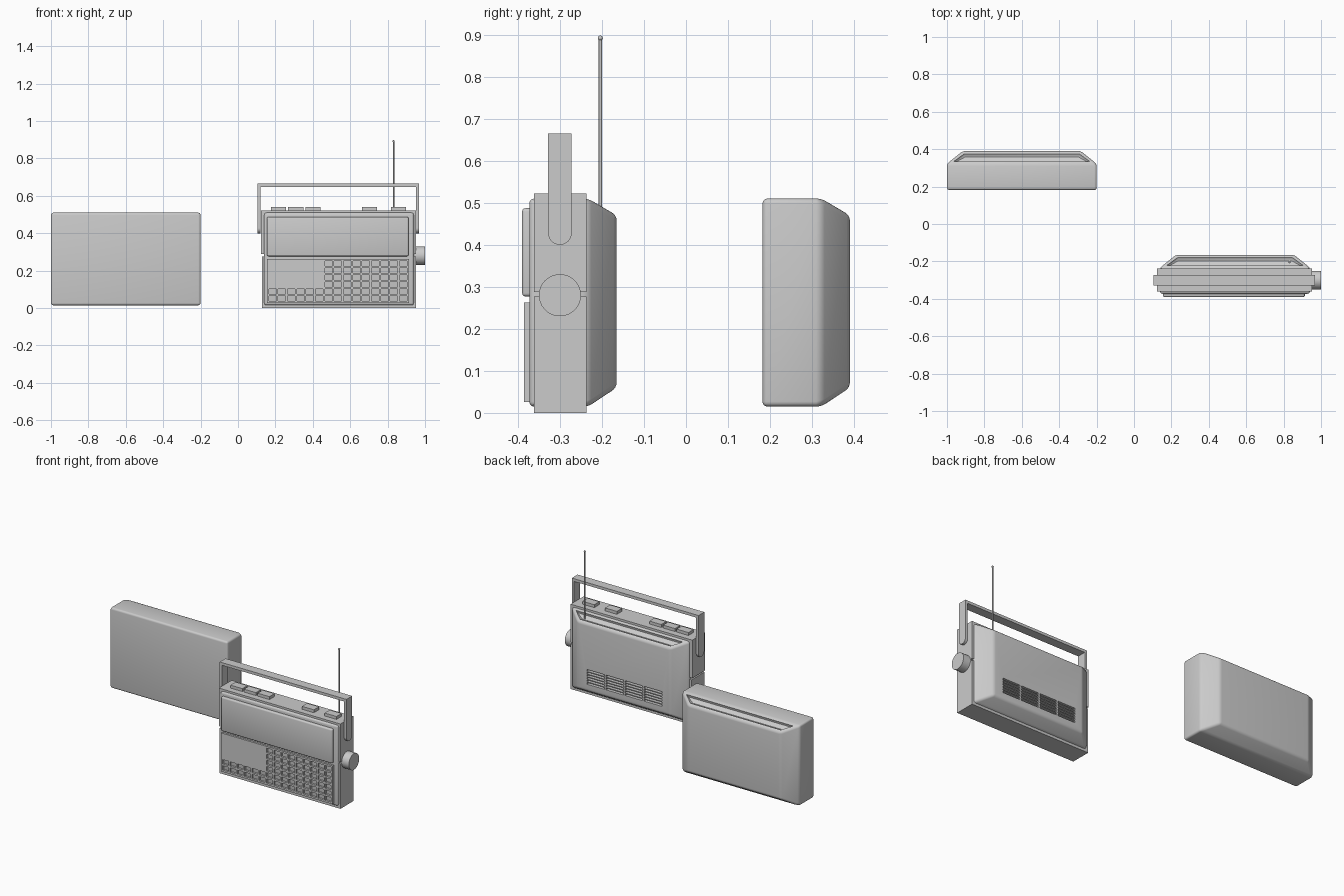
import bpy, bmesh, math
from mathutils import Vector

if "Cube" in bpy.data.objects:
    bpy.data.objects.remove(bpy.data.objects["Cube"])


def finish(bm, name, smooth=True):
    bmesh.ops.recalc_face_normals(bm, faces=bm.faces)
    me = bpy.data.meshes.new(name)
    bm.to_mesh(me)
    bm.free()
    ob = bpy.data.objects.new(name, me)
    bpy.context.collection.objects.link(ob)
    if smooth:
        shade(ob)
    return ob


def shade(ob):
    bpy.ops.object.select_all(action='DESELECT')
    ob.select_set(True)
    bpy.context.view_layer.objects.active = ob
    bpy.ops.object.shade_smooth_by_angle(angle=math.radians(30))


def add_box(bm, x, y, z):
    vs = bmesh.ops.create_cube(bm, size=1)['verts']
    for v in vs:
        v.co = Vector([(r[0] + r[1]) / 2 + c * (r[1] - r[0]) for r, c in zip((x, y, z), v.co)])


def box(name, x, y, z, bevel=0.0):
    bm = bmesh.new()
    add_box(bm, x, y, z)
    if bevel:
        bmesh.ops.bevel(bm, geom=bm.edges[:], offset=bevel, segments=3, profile=0.5, affect='EDGES')
    return finish(bm, name)


def shell(name, x0, y0):
    """Rounded case: straight front part, tapered back, scooped upper slope."""
    bm = bmesh.new()
    rings = []
    for y, ix, zb, zt in ((0, 0, .015, .51), (.14, 0, .015, .51), (.208, .085, .06, .47)):
        xs = (x0 + ix, x0 + .8 - ix)
        rings.append([bm.verts.new((x, y0 + y, z)) for x, z in
                      ((xs[0], zb), (xs[1], zb), (xs[1], zt), (xs[0], zt))])
    for a, b in zip(rings, rings[1:]):
        for i in range(4):
            bm.faces.new((a[i], a[(i + 1) % 4], b[(i + 1) % 4], b[i]))
    bm.faces.new(rings[0])
    bm.faces.new(rings[-1])
    bmesh.ops.recalc_face_normals(bm, faces=bm.faces)
    bmesh.ops.bevel(bm, geom=bm.edges[:], offset=.012, segments=4, profile=0.5, affect='EDGES')
    bm.normal_update()
    slope = max((f for f in bm.faces if f.normal.y > .3 and f.normal.z > .3), key=lambda f: f.calc_area())
    for t, d in ((.006, 0), (.005, -.008), (.008, -.005)):
        bmesh.ops.inset_region(bm, faces=[slope], thickness=t, depth=d)
    return finish(bm, name)


def cylinder(name, p0, p1, r, n=32):
    p0, p1 = Vector(p0), Vector(p1)
    bm = bmesh.new()
    bmesh.ops.create_cone(bm, cap_ends=True, segments=n, radius1=r, radius2=r, depth=(p1 - p0).length)
    rot = (p1 - p0).to_track_quat('Z', 'Y')
    for v in bm.verts:
        v.co = rot @ v.co + (p0 + p1) / 2
    return finish(bm, name)


# spare case and radio case
shell("spare_case", -1.0, .182)
case = shell("radio_case", .14, -.373)

# back vents: four groups of six slots
bm = bmesh.new()
for g in range(4):
    x = .28 + g * .13
    for s in range(6):
        z = .1 + s * .016
        add_box(bm, (x, x + .12), (-.185, -.15), (z, z + .011))
cutter = finish(bm, "vent_cutter", False)
cutter.hide_render = True
mod = case.modifiers.new("vents", 'BOOLEAN')
mod.operation, mod.solver, mod.object = 'DIFFERENCE', 'EXACT', cutter
bpy.context.view_layer.objects.active = case
bpy.ops.object.modifier_apply(modifier="vents")
bpy.data.objects.remove(cutter)
shade(case)

# middle frame in two halves with a groove between
box("frame_lower", (.127, .951), (-.362, -.237), (0, .277))
box("frame_upper", (.123, .951), (-.362, -.237), (.288, .522))

# front panel and speaker grille
box("dial_panel", (.155, .912), (-.39, -.36), (.277, .487), .008)
bm = bmesh.new()
gy = (-.385, -.37)
xs = [.16 + i * .0499 for i in range(16)]
zs = [.032 + j * .0376 for j in range(7)]
x_end, z_end = xs[-1] + .005, zs[-1] + .0055
add_box(bm, (xs[0] - .005, xs[6] + .005), gy, (zs[2] - .0055, z_end))
for i, x in enumerate(xs):
    add_box(bm, (x - .005, x + .005), gy, (zs[0] - .0055, zs[2] if i < 6 else z_end))
for j, z in enumerate(zs):
    add_box(bm, (xs[0] if j < 2 else xs[6], x_end), gy, (z - .0055, z + .0055))
finish(bm, "speaker_grille", False)

# top buttons
for i, x in enumerate((.176, .268, .361, .663, .817)):
    box(f"button_{i + 1}", (x, x + .081), (-.325, -.275), (.515, .54))

# carrying handle: two round-ended arms and a top bar
for name, x0, x1 in (("handle_arm_left", .105, .121), ("handle_arm_right", .952, .968)):
    bm = bmesh.new()
    prof = [(-.3 + .028 * math.cos(a), .428 + .028 * math.sin(a))
            for a in [math.pi + math.pi * k / 16 for k in range(17)]]
    prof += [(-.272, .665), (-.328, .665)]
    f = bm.faces.new([bm.verts.new((x0, y, z)) for y, z in prof])
    ext = bmesh.ops.extrude_face_region(bm, geom=[f])['geom']
    bmesh.ops.translate(bm, verts=[e for e in ext if isinstance(e, bmesh.types.BMVert)], vec=(x1 - x0, 0, 0))
    finish(bm, name)
box("handle_bar", (.121, .952), (-.328, -.272), (.648, .665))

# tuning knob
cylinder("tuning_knob", (.945, -.3, .28), (1.0, -.3, .28), .05, 48)

# antenna rod and tip
cylinder("antenna_rod", (.832, -.204, .44), (.832, -.204, .893), .0038, 16)
bm = bmesh.new()
bmesh.ops.create_uvsphere(bm, u_segments=16, v_segments=10, radius=.006)
bmesh.ops.translate(bm, verts=bm.verts, vec=(.832, -.204, .892))
finish(bm, "antenna_tip")
